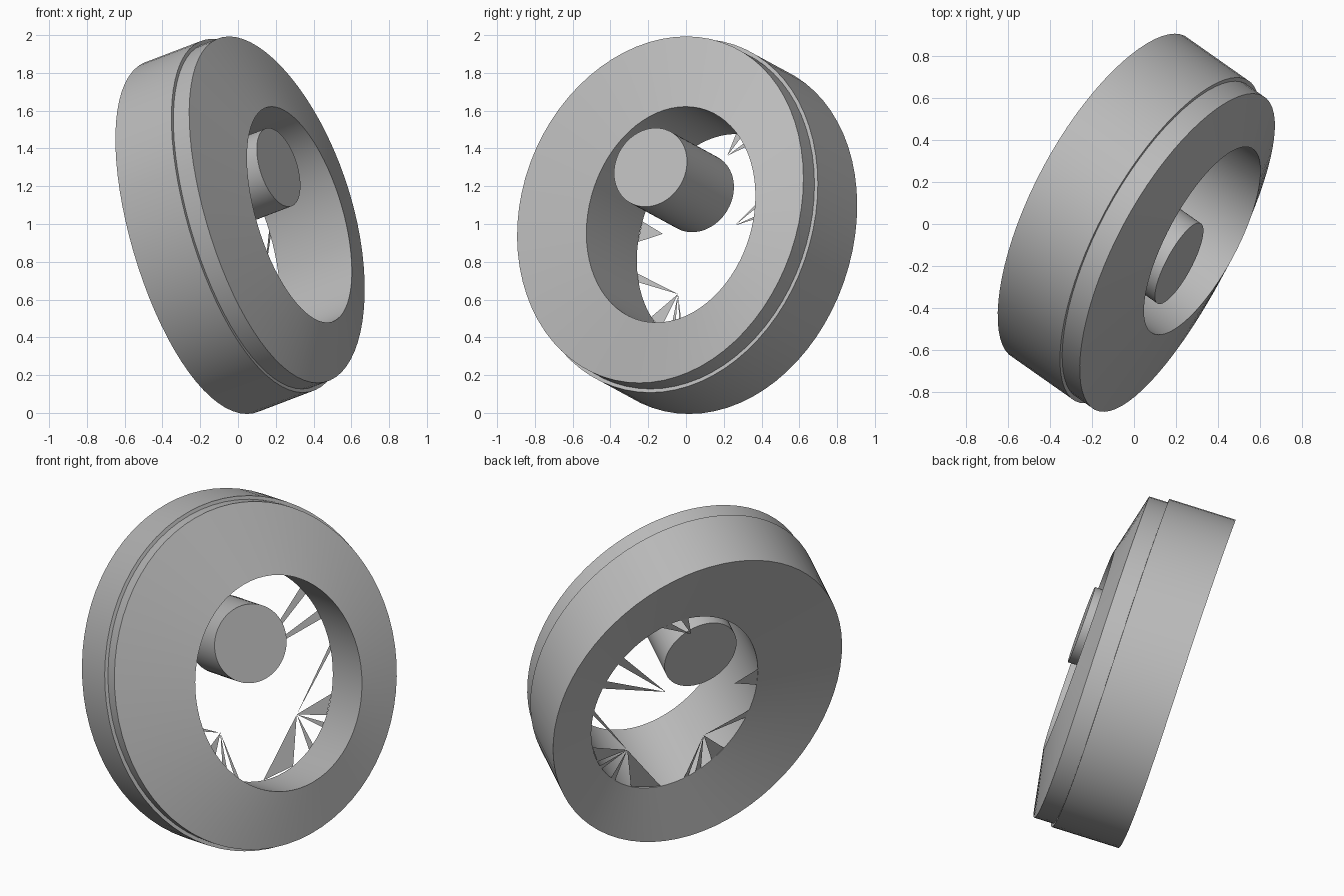
import bpy, bmesh
from math import sin, cos, radians, tau
from mathutils import Vector

cube = bpy.data.objects.get("Cube")
if cube:
    bpy.data.objects.remove(cube)

grey = bpy.data.materials.new("plain_grey")
grey.use_nodes = True
GREY = (0.5, 0.5, 0.5, 1)
grey.diffuse_color = GREY
grey.node_tree.nodes["Principled BSDF"].inputs["Base Color"].default_value = GREY

# Tilted frame: long axis, short axis, facing, and the sheared depth direction
LONG = Vector((-0.246, 0.131, 0.961)).normalized()
SHORT = Vector((0.472, 0.881, 0)).normalized()
FACING = SHORT.cross(LONG).normalized()
DEPTH = Vector((-0.38, 0.267, -0.145))
RIM = Vector((0.2, -0.13, 1.08))
HOLE = Vector((0.325, -0.08, 1.05))
PIN = Vector((0.215, -0.188, 1.3))
SEGMENTS = 72


def on_ellipse(centre, a, b, angle, wave=0.0):
    return (centre + LONG * (a * cos(angle)) + SHORT * (b * sin(angle))
            - FACING * (wave * cos(2 * angle)))


def add_ring(bm, centre, a, b, wave=0.0):
    return [bm.verts.new(on_ellipse(centre, a, b, tau * i / SEGMENTS, wave))
            for i in range(SEGMENTS)]


def bridge(bm, first, second):
    for i in range(SEGMENTS):
        j = (i + 1) % SEGMENTS
        bm.faces.new((first[i], first[j], second[j], second[i]))


def finish(bm, name, smooth=True):
    bmesh.ops.recalc_face_normals(bm, faces=bm.faces[:])
    mesh = bpy.data.meshes.new(name)
    bm.to_mesh(mesh)
    bm.free()
    mesh.materials.append(grey)
    obj = bpy.data.objects.new(name, mesh)
    bpy.context.collection.objects.link(obj)
    if smooth:
        bpy.ops.object.select_all(action='DESELECT')
        obj.select_set(True)
        bpy.context.view_layer.objects.active = obj
        bpy.ops.object.shade_smooth_by_angle(angle=radians(30))
    return obj


# Thick ring: stepped rim, offset hole, gently domed faces
bm = bmesh.new()
A, B, STEP, WAVE = 0.955, 0.848, 0.02, 0.015
rings = [
    add_ring(bm, RIM, A, B, WAVE),
    add_ring(bm, RIM + DEPTH * 0.22, A, B, WAVE),
    add_ring(bm, RIM + DEPTH * 0.22, A + STEP, B + STEP, WAVE),
    add_ring(bm, RIM + DEPTH, A + STEP, B + STEP, WAVE),
    add_ring(bm, HOLE + DEPTH, 0.595, 0.5),
    add_ring(bm, HOLE, 0.595, 0.5),
]
for k, ring in enumerate(rings):
    bridge(bm, ring, rings[(k + 1) % len(rings)])
finish(bm, "thick_ring")

# Round pin floating in the hole
bm = bmesh.new()
front = add_ring(bm, PIN, 0.217, 0.217)
back = add_ring(bm, PIN + DEPTH * 0.93, 0.217, 0.217)
bridge(bm, front, back)
bm.faces.new(front)
bm.faces.new(back)
finish(bm, "pin")

# Thin shards reaching inward from the back edge of the hole:
# tip angle, tip distance, then the angle pairs of their bases
SHARDS = [
    (222, 0.65, [(248, 253), (216, 226), (204, 208), (196, 199)]),
    (133, 0.68, [(84, 87), (110, 122), (126, 129), (140, 144), (158, 180)]),
    (276, 0.72, [(270, 281)]),
    (41, 0.2, [(64, 69), (47, 52)]),
    (355, 0.8, [(0, 5), (12, 18)]),
]
bm = bmesh.new()
for tip, reach, bases in SHARDS:
    for pair in bases:
        corners = [on_ellipse(HOLE + DEPTH, 0.595 * reach, 0.5 * reach, radians(tip))]
        corners += [on_ellipse(HOLE + DEPTH, 0.595, 0.5, radians(g)) for g in pair]
        bm.faces.new([bm.verts.new(p) for p in corners])
finish(bm, "hole_shards", smooth=False)
